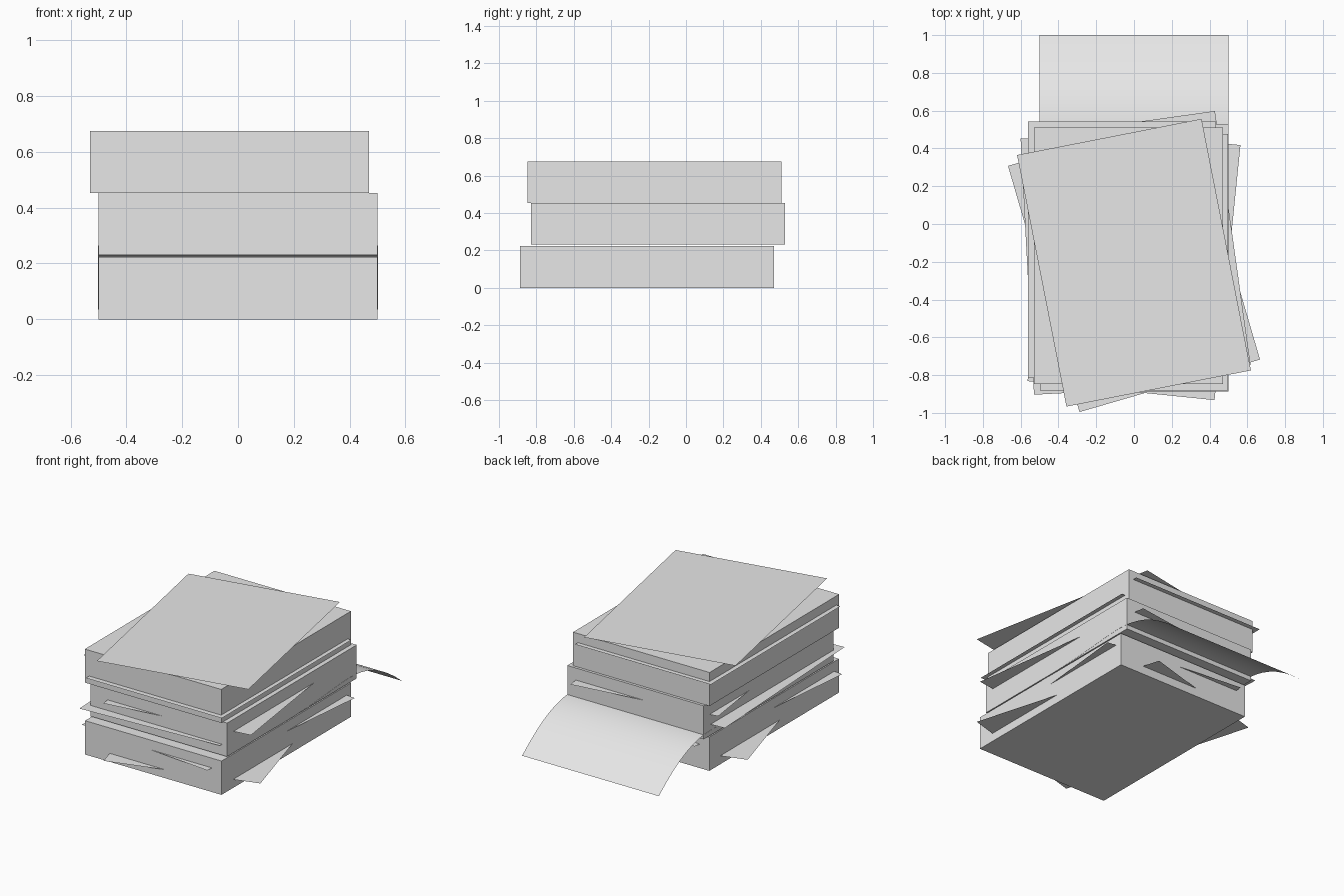
import bpy
import bmesh
import math
from mathutils import Vector, Matrix
from mathutils.geometry import interpolate_bezier

cube = bpy.data.objects.get("Cube")
if cube:
    bpy.data.objects.remove(cube, do_unlink=True)

# One plain paper colour
paper = bpy.data.materials.new("paper_grey")
paper.use_nodes = True
colour = (0.8, 0.8, 0.8, 1)
paper.diffuse_color = colour
paper.node_tree.nodes["Principled BSDF"].inputs["Base Color"].default_value = colour

WIDTH, LENGTH = 1.0, 1.357


def finish(name, bm):
    mesh = bpy.data.meshes.new(name)
    bm.to_mesh(mesh)
    bm.free()
    mesh.materials.append(paper)
    obj = bpy.data.objects.new(name, mesh)
    bpy.context.collection.objects.link(obj)
    return obj


def ream(name, x, y, bottom, top):
    """A squared block of stacked paper."""
    bm = bmesh.new()
    bmesh.ops.create_cube(bm, size=1)
    bmesh.ops.scale(bm, vec=(WIDTH, LENGTH, top - bottom), verts=bm.verts)
    bmesh.ops.translate(bm, vec=(x, y, (bottom + top) / 2), verts=bm.verts)
    return finish(name, bm)


def sheet(name, x, y, z, degrees):
    """A loose flat sheet, turned about its centre."""
    bm = bmesh.new()
    bmesh.ops.create_grid(bm, x_segments=1, y_segments=1, size=0.5)
    bmesh.ops.scale(bm, vec=(WIDTH * 0.995, LENGTH, 1), verts=bm.verts)
    place = Matrix.Translation((x, y, z)) @ Matrix.Rotation(math.radians(degrees), 4, "Z")
    bmesh.ops.transform(bm, matrix=place, verts=bm.verts)
    return finish(name, bm)


# Three main blocks
ream("bottom_ream", 0, -0.208, 0, 0.224)
ream("middle_ream", 0, -0.15, 0.231, 0.453)
ream("top_ream", -0.03, -0.168, 0.453, 0.675)

# Loose sheets poking out of the blocks, from low to high
sheet("bottom_low_sheet", 0, -0.205, 0.056, 16.2)
sheet("bottom_high_sheet", 0, -0.207, 0.16, -5.8)
sheet("middle_low_sheet", -0.068, -0.2, 0.303, 3)
sheet("middle_high_sheet", 0.03, -0.143, 0.373, 8)
sheet("top_low_sheet", 0, -0.203, 0.505, 0)
sheet("top_high_sheet", -0.063, -0.137, 0.615, 0)
sheet("cover_sheet", 0, -0.205, 0.688, 11.1)

# Drooping sheet hanging out of the back
bends = [
    [(-0.3, 0.228), (0.1, 0.228), (0.3, 0.265), (0.45, 0.265)],
    [(0.45, 0.265), (0.62, 0.265), (0.78, 0.215), (1.0, 0.035)],
]
path = []
for bend in bends:
    start, h1, h2, end = [Vector((0, y, z)) for y, z in bend]
    points = interpolate_bezier(start, h1, h2, end, 9)
    path += points if not path else points[1:]
bm = bmesh.new()
rows = [[bm.verts.new((side * 0.501, p.y, p.z)) for side in (-1, 1)] for p in path]
for a, b in zip(rows, rows[1:]):
    face = bm.faces.new((a[0], a[1], b[1], b[0]))
    face.smooth = True
finish("drooping_sheet", bm)
